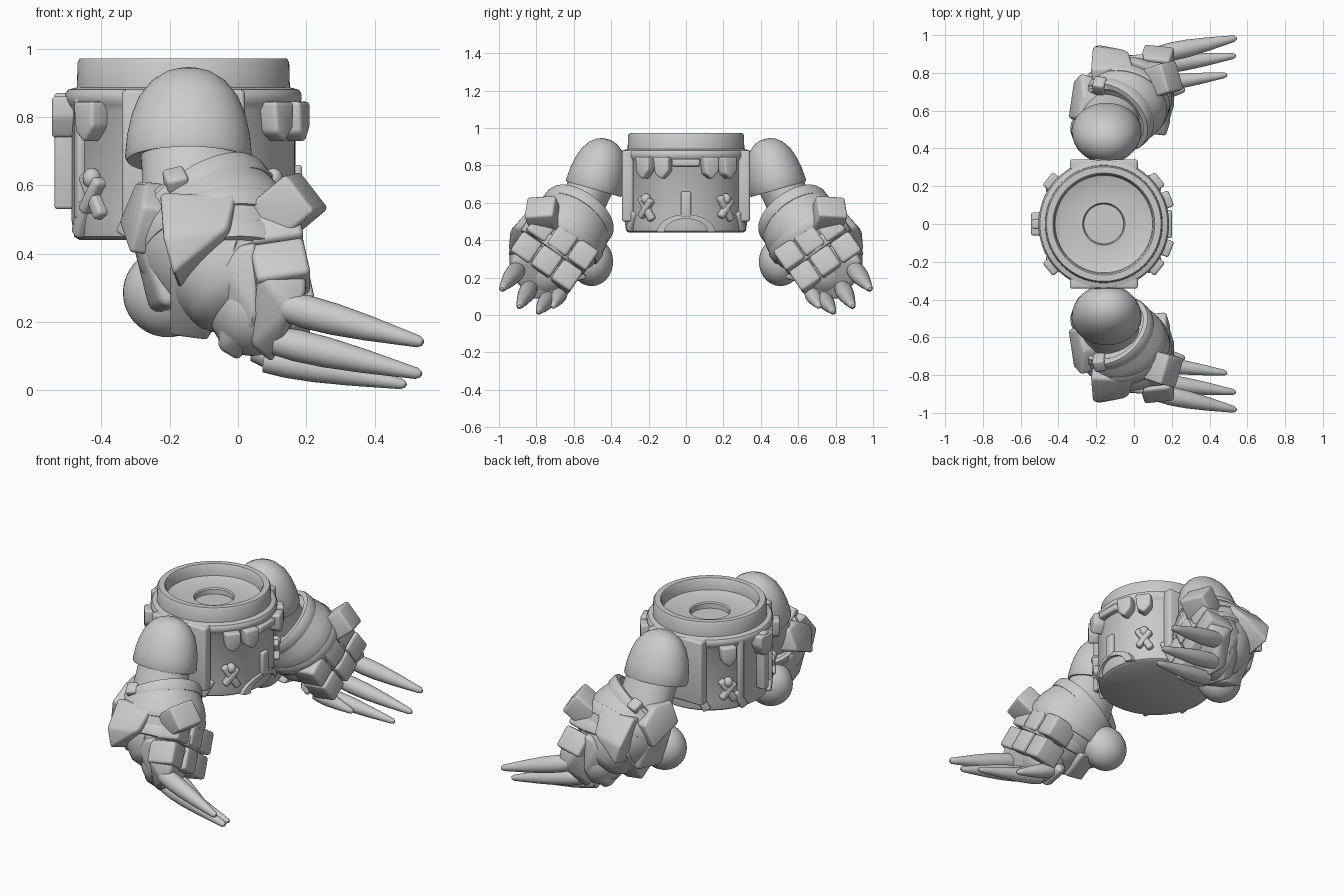
import bpy, bmesh
from math import sin, cos, pi, radians, sqrt
from mathutils import Vector, Matrix

if "Cube" in bpy.data.objects:
    bpy.data.objects.remove(bpy.data.objects["Cube"])

CX = -0.16  # drum centre on x


def finish(name, bm, bevel=0.0, mirror=False):
    bmesh.ops.recalc_face_normals(bm, faces=bm.faces)
    if bevel:
        bmesh.ops.dissolve_limit(bm, angle_limit=radians(4), verts=bm.verts, edges=bm.edges)
        edges = [e for e in bm.edges if len(e.link_faces) == 2 and e.calc_face_angle(0) > 0.3]
        bmesh.ops.bevel(bm, geom=edges, offset=bevel, segments=3, profile=0.5,
                        affect='EDGES', clamp_overlap=True)
    me = bpy.data.meshes.new(name)
    bm.to_mesh(me)
    bm.free()
    ob = bpy.data.objects.new(name, me)
    bpy.context.collection.objects.link(ob)
    if mirror:
        m = ob.modifiers.new("mirror", 'MIRROR')
        m.use_axis = (False, True, False)
        m.use_mirror_merge = False
    return ob


def frame(at, z, x=(1, 0, 0)):
    z = Vector(z).normalized()
    x = Vector(x)
    x = (x - z * x.dot(z)).normalized()
    m = Matrix((x, z.cross(x), z)).transposed().to_4x4()
    m.translation = Vector(at)
    return m


def lathe(name, prof, mat, sx=1, sy=1, mirror=False, closed=False, n=56):
    bm = bmesh.new()
    rings = []
    for r, t in prof:
        k = n if r > 1e-5 else 1
        rings.append([bm.verts.new(mat @ Vector((r * cos(2 * pi * i / n) * sx, r * sin(2 * pi * i / n) * sy, t)))
                      for i in range(k)])
    pairs = list(zip(rings, rings[1:])) + ([(rings[-1], rings[0])] if closed else [])
    for a, b in pairs:
        for i in range(n):
            j = (i + 1) % n
            f = [a[i % len(a)], a[j % len(a)], b[j % len(b)], b[i % len(b)]]
            bm.faces.new(list(dict.fromkeys(f)))
    return finish(name, bm, 0, mirror)


def hull(name, pts, bevel=0.012, mirror=False):
    bm = bmesh.new()
    for p in pts:
        bm.verts.new(p)
    res = bmesh.ops.convex_hull(bm, input=bm.verts)
    junk = {g for g in res["geom_interior"] + res["geom_unused"] if isinstance(g, bmesh.types.BMVert)}
    bmesh.ops.delete(bm, geom=list(junk), context='VERTS')
    return finish(name, bm, bevel, mirror)


def plate(name, pts, offset, bevel=0.015):
    pts = [Vector(p) for p in pts]
    return hull(name, pts + [p + Vector(offset) for p in pts], bevel, True)


def prism(name, outline, depth, mat, bevel=0.01, mirror=False):
    return hull(name, [mat @ Vector((x, y, s * depth / 2)) for x, y in outline for s in (-1, 1)], bevel, mirror)


def rect(w, h):
    return [(-w / 2, -h / 2), (w / 2, -h / 2), (w / 2, h / 2), (-w / 2, h / 2)]


def ball(name, at, radii, mirror=False):
    bm = bmesh.new()
    bmesh.ops.create_uvsphere(bm, u_segments=40, v_segments=24, radius=1,
                              matrix=Matrix.Translation(at) @ Matrix.Diagonal((*radii, 1)))
    return finish(name, bm, 0, mirror)


def on_drum(deg, z, r=0.34, roll=0):
    a = radians(deg)
    m = frame((CX + r * cos(a), r * sin(a), z), (cos(a), sin(a), 0), (-sin(a), cos(a), 0))
    return m @ Matrix.Rotation(radians(roll), 4, 'Z')


# Drum body with rim, bowl and centre socket
lathe("drum_body", [(0, .44), (.305, .44), (.32, .45), (.328, .50), (.328, .82), (.338, .835), (.346, .85),
                    (.346, .868), (.338, .88), (.312, .887), (.31, .96), (.303, .972), (.27, .972), (.262, .96),
                    (.258, .905), (.25, .90), (.112, .90), (.106, .893), (.105, .865), (0, .865)],
      frame((CX, 0, 0), (0, 0, 1)), n=96)
for s in (1, -1):
    for a in (62, 118, 155):
        prism("drum_rib", rect(.035, .36), .04, on_drum(s * a, .68, .327))
        prism("drum_foot_bracket", rect(.045, .11), .05, on_drum(s * a, .502, .32, s * 28))
    # Flat shoulder mounts
    prism("shoulder_mount", rect(.36, .38), .06, frame((CX, s * .312, .69), (0, s, 0)), .012)
    # Shield-shaped clips under the lip
    for a in (21, 39, 141):
        prism("drum_clip", [(-.045, .055), (.045, .055), (.045, -.02), (.005, -.065), (-.035, -.035)],
              .075, on_drum(s * a, .79, .345), .012)
    # Crossed buckles
    for a in (39, 142):
        prism("buckle_bar", rect(.04, .15), .045, on_drum(s * a, .57, .332, 32), .012)
        prism("buckle_bar", rect(.035, .12), .055, on_drum(s * a, .57, .332, -38), .012)
        ball("buckle_knob", on_drum(s * a, .62, .34).translation, (.027, .027, .03))
prism("front_bar", rect(.15, .04), .05, on_drum(0, .815, .335))
prism("front_tab", rect(.055, .14), .04, on_drum(0, .59, .328))
prism("rear_latch", [(-.06, .06), (.06, .06), (.06, 0), (.03, -.06), (-.03, -.06), (-.06, 0)],
      .08, on_drum(180, .80, .345))
prism("rear_rib", rect(.05, .34), .06, on_drum(180, .70, .348))

# Arch at the foot of the drum
bm = bmesh.new()
rows = []
for i in range(21):
    t = -pi / 2 + pi * i / 20
    row = []
    for r, R in ((.115, .30), (.115, .345), (.155, .345), (.155, .30)):
        y = r * sin(t)
        row.append(bm.verts.new((CX + sqrt(R * R - y * y), y, .445 + .6 * r * cos(t))))
    rows.append(row)
for a, b in zip(rows, rows[1:]):
    for k in range(4):
        bm.faces.new((a[k], a[(k + 1) % 4], b[(k + 1) % 4], b[k]))
bm.faces.new(rows[0])
bm.faces.new(rows[-1])
finish("drum_arch", bm)

# Shoulder dome and upper arm
dome = [(0, 0), (.15, 0), (.18, -.008), (.186, .004), (.18, .07), (.167, .13), (.145, .185),
        (.11, .23), (.07, .257), (.035, .268), (0, .271)]
lathe("shoulder_dome", dome, frame((-.145, -.492, .68), (0, .27, .96)), 1, .84, True)
top, low = Vector((-.14, -.475, .76)), Vector((-.12, -.61, .48))
lathe("upper_arm", [(0, 0), (.15, 0), (.15, .12), (.155, .22), (.16, .3), (0, .3)],
      frame(top, low - top), 1, .8, True)

# Gauntlet barrel with raised bands
p0, p1 = Vector((-.105, -.57, .54)), Vector((.03, -.78, .25))
gm = frame(p0, p1 - p0)
lathe("gauntlet", [(0, .0), (.155, .0), (.178, -.012), (.195, -.006), (.205, .03), (.22, .08), (.226, .12),
                   (.22, .18), (.2, .24), (.175, .30), (.15, .36), (.1, .40), (0, .41)], gm, 1.08, 1, True)
for r, t, tilt in ((.21, .02, 10), (.232, .14, -10), (.206, .24, -16)):
    lathe("gauntlet_band", [(r - .03, -.035), (r - .005, -.032), (r, -.02), (r, .02), (r - .005, .032), (r - .03, .035)],
          gm @ Matrix.Translation((0, 0, t)) @ Matrix.Rotation(radians(tilt), 4, 'Y'), 1.06, 1, True, True)
ball("elbow_pod", (-.205, -.505, .285), (.132, .115, .13), True)
for p in ((.06, -.52, .42), (-.0, -.475, .38)):
    ball("gauntlet_rivet", p, (.025, .03, .025), True)

# Armour plates on the gauntlet
plate("outer_pad", [(-.23, -.82, .58), (-.005, -.83, .575), (-.03, -.92, .47), (-.19, -.95, .34), (-.22, -.94, .45)],
      (.02, .15, -.05))
plate("rear_plate", [(-.30, -.56, .61), (-.35, -.56, .49), (-.32, -.76, .40), (-.28, -.80, .54), (-.27, -.68, .61)],
      (.16, .05, -.02))
plate("rear_lower_plate", [(-.32, -.56, .46), (-.28, -.76, .42), (-.22, -.78, .24), (-.26, -.6, .22)],
      (.14, .04, .03), .03)
plate("lower_strap", [(-.2, -.84, .36), (-.2, -.70, .16), (-.09, -.70, .145), (-.07, -.80, .25), (-.02, -.89, .40)],
      (.03, .17, .05))
plate("side_band", [(-.07, -.87, .42), (-.09, -.79, .2), (-.05, -.78, .19), (.01, -.89, .42), (.04, -.79, .55),
                    (-.01, -.79, .56)], (.03, .15, 0))
prism("cuff_block", rect(.065, .07), .09, frame((-.18, -.73, .60), (-.1, -.6, .8), (1, .2, .2)), .012, True)
prism("wrist_block", rect(.14, .16), .17, frame((.14, -.76, .53), (.72, -.25, .6), (-.5, .1, .7)), .014, True)

# Hand: palm, knuckle segments and side guards
ball("palm", (.04, -.75, .25), (.13, .14, .15), True)
side, down = Vector((0, .8, -.55)).normalized(), Vector((.18, -.58, -.8)).normalized()
nrm = down.cross(side)
if nrm.x < 0:
    nrm.negate()
for c, h in (((.115, -.665, .39), .13), ((.135, -.75, .28), .13)):
    for k in (-1, 0, 1):
        at = Vector(c) + side * .132 * k - nrm * .012 * abs(k)
        prism("finger_segment", rect(.125, h), .16, frame(at, nrm, side), .016, True)
plate("hand_guard", [(-.045, -.89, .36), (-.06, -.80, .12), (.0, -.78, .085), (.06, -.90, .2), (.05, -.90, .43),
                     (.0, -.89, .42)], (.02, .16, .02))
plate("finger_guard", [(.06, -.945, .34), (.04, -.86, .13), (.10, -.82, .08), (.15, -.945, .22), (.2, -.93, .28),
                       (.2, -.90, .36)], (-.01, .15, .01))

# Claws
for base, tip, r in (((.14, -.90, .245), (.545, -.985, .138), .049), ((.11, -.835, .145), (.54, -.892, .045), .047),
                     ((.08, -.735, .09), (.495, -.79, .015), .043), ((.05, -.67, .12), (.27, -.712, .045), .042)):
    d = Vector(tip) - Vector(base)
    L = d.length
    lathe("claw", [(0, 0), (r * .9, 0), (r, L * .15), (r * .95, L * .35), (r * .75, L * .6), (r * .48, L * .85),
                   (r * .36, L * .96), (r * .2, L * .99), (0, L)], frame(base, d), 1, 1, True, n=28)

# Smooth shading with crisp edges
bpy.ops.object.select_all(action='SELECT')
bpy.context.view_layer.objects.active = bpy.context.selected_objects[0]
bpy.ops.object.shade_smooth_by_angle(angle=radians(35))
